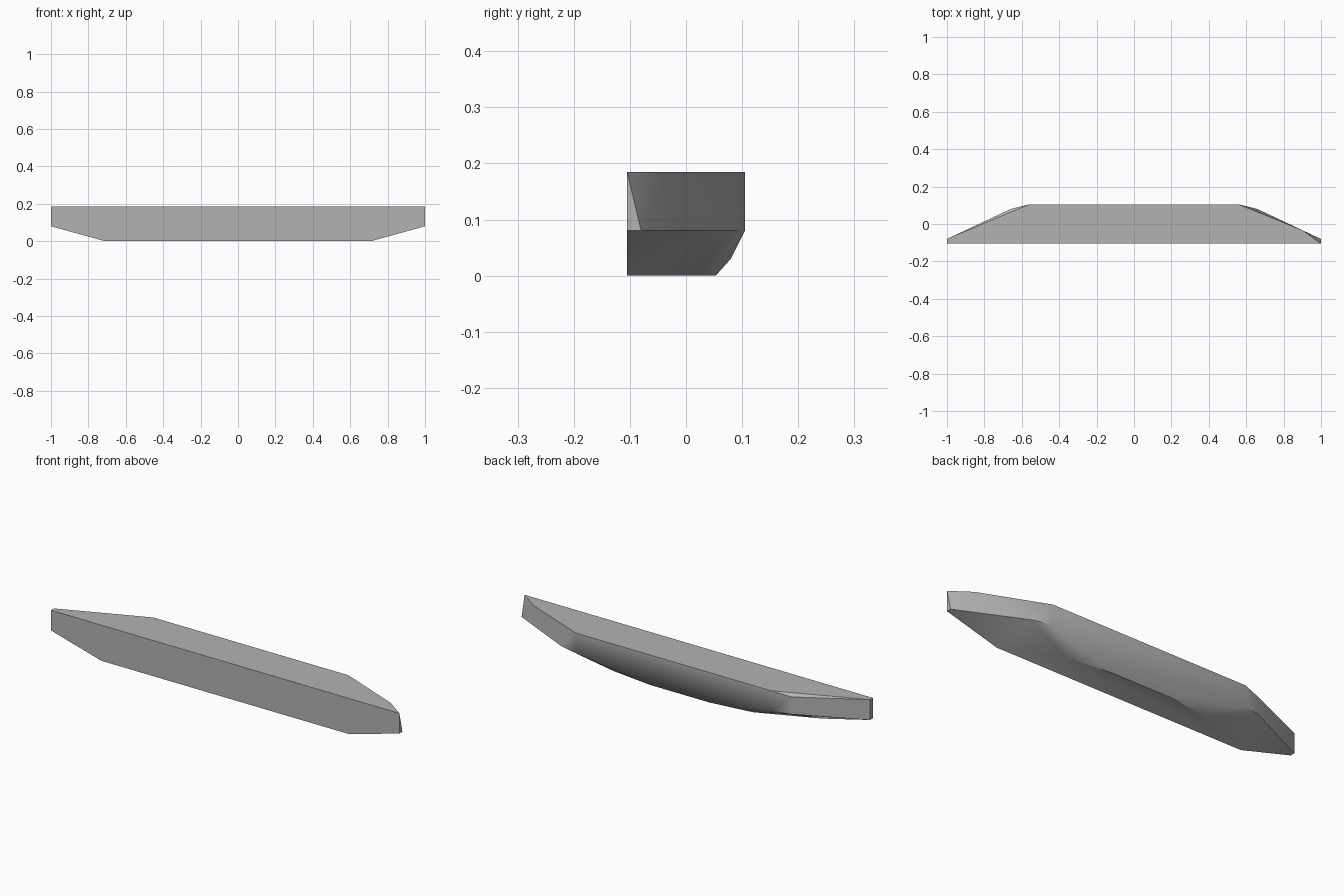
import bpy, bmesh, math

cube = bpy.data.objects.get("Cube")
if cube:
    bpy.data.objects.remove(cube, do_unlink=True)

# One plain grey
grey = bpy.data.materials.new("grey")
grey.use_nodes = True
colour = (0.45, 0.45, 0.45, 1)
grey.diffuse_color = colour
grey.node_tree.nodes["Principled BSDF"].inputs["Base Color"].default_value = colour

TOP, WAIST, FRONT, BACK = 0.185, 0.08, -0.105, 0.105

# Corners shared by both ends, as (x, y, z) on the left half
corners = [
    (0.71, FRONT, 0), (0.40, 0.025, 0), (0.17, 0.053, 0),      # underside
    (0.21, 0.08, 0.03),                                        # rounded lower back
    (1, FRONT, WAIST), (1, -0.08, WAIST),                      # tips
    (0.66, 0.08, WAIST), (0.56, BACK, WAIST),                  # waist
    (1, FRONT, TOP), (0.56, BACK, TOP),                        # top
]
points = [(side * x, y, z) for x, y, z in corners for side in (1, -1)]
# The two ends are cut differently along the top
points += [(0.9, -0.033, TOP), (-1, -0.08, TOP), (-0.66, 0.08, 0.17)]

# Wrap the corners in one faceted solid
bm = bmesh.new()
for p in points:
    bm.verts.new(p)
hull = bmesh.ops.convex_hull(bm, input=bm.verts[:])
loose = [v for v in bm.verts if not v.link_faces]
bmesh.ops.delete(bm, geom=loose, context='VERTS')
bmesh.ops.dissolve_limit(bm, angle_limit=math.radians(1),
                         verts=bm.verts[:], edges=bm.edges[:])
bmesh.ops.recalc_face_normals(bm, faces=bm.faces[:])

mesh = bpy.data.meshes.new("curved_block")
bm.to_mesh(mesh)
bm.free()
mesh.materials.append(grey)
block = bpy.data.objects.new("curved_block", mesh)
bpy.context.collection.objects.link(block)

# Smooth the shallow bends and keep the hard edges
bpy.ops.object.select_all(action='DESELECT')
block.select_set(True)
bpy.context.view_layer.objects.active = block
bpy.ops.object.shade_smooth_by_angle(angle=math.radians(30))
